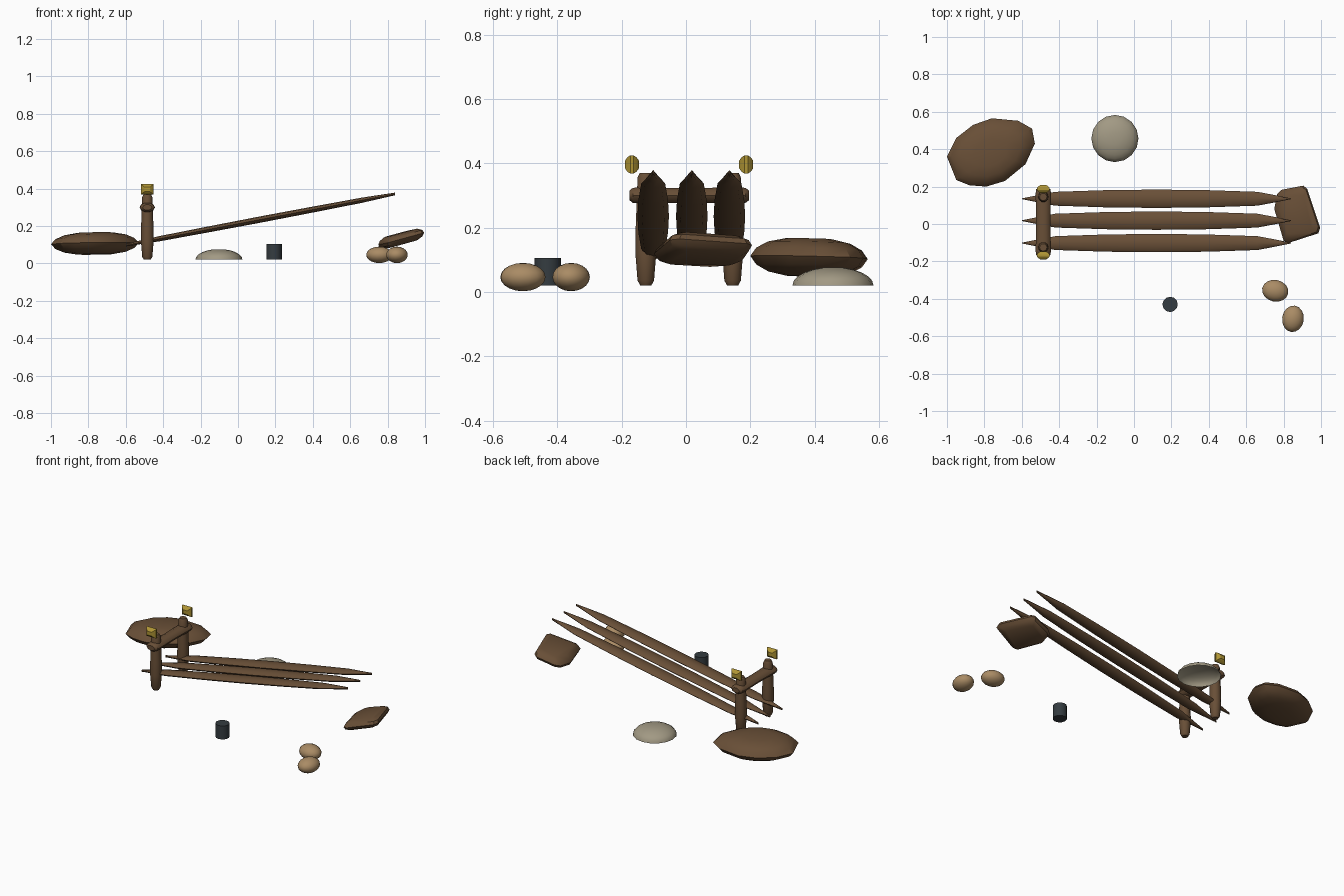
import bpy, bmesh
from math import sin, cos, pi, radians
from mathutils import Matrix, Vector

cube = bpy.data.objects.get("Cube")
if cube:
    bpy.data.objects.remove(cube, do_unlink=True)


def material(name, rgb):
    m = bpy.data.materials.new(name)
    m.use_nodes = True
    m.diffuse_color = (*rgb, 1)
    bsdf = next(n for n in m.node_tree.nodes if n.type == 'BSDF_PRINCIPLED')
    bsdf.inputs["Base Color"].default_value = (*rgb, 1)
    bsdf.inputs["Roughness"].default_value = 0.8
    return m


wood = material("brown wood", (0.14, 0.078, 0.038))
tan = material("tan", (0.40, 0.26, 0.13))
stone = material("pale stone", (0.36, 0.32, 0.23))
iron = material("dark iron", (0.035, 0.045, 0.052))
gold = material("gold", (0.43, 0.30, 0.035))


def finish(name, bm, mat, angle=40):
    bmesh.ops.recalc_face_normals(bm, faces=bm.faces)
    mesh = bpy.data.meshes.new(name)
    bm.to_mesh(mesh)
    bm.free()
    mesh.materials.append(mat)
    ob = bpy.data.objects.new(name, mesh)
    bpy.context.collection.objects.link(ob)
    bpy.ops.object.select_all(action='DESELECT')
    ob.select_set(True)
    bpy.context.view_layer.objects.active = ob
    if angle:
        bpy.ops.object.shade_smooth_by_angle(angle=radians(angle))
    return ob


def loft(name, rings, mat, angle=40, caps=(True, True)):
    """Skin a list of equal-length point rings."""
    bm = bmesh.new()
    rows = [[bm.verts.new(p) for p in ring] for ring in rings]
    n = len(rows[0])
    for a, b in zip(rows, rows[1:]):
        for i in range(n):
            j = (i + 1) % n
            bm.faces.new((a[i], a[j], b[j], b[i]))
    for row, cap in ((rows[0], caps[0]), (rows[-1], caps[1])):
        if cap:
            bm.faces.new(row)
    return finish(name, bm, mat, angle)


def oval(a, b, n):
    return [(a * cos(2 * pi * i / n), b * sin(2 * pi * i / n)) for i in range(n)]


# Three sloping pointed planks: (distance from middle, half width, half thickness)
half = [(0, .049, .017), (.27, .046, .016), (.54, .037, .014), (.62, .022, .011), (.72, .002, .007)]
profile = [(-d, w, t) for d, w, t in reversed(half)] + half[1:]
for label, y in (("left", .135), ("middle", .018), ("right", -.102)):
    rings = [[(.12 + d, y + v, .235 + .19 * d + w) for v, w in oval(wid, thick, 8)]
             for d, wid, thick in profile]
    loft(label + "_plank", rings, wood)

# Two posts with a floating gold pillow beside each top
post_profile = [(.02, .018), (.035, .027), (.12, .034), (.2, .033), (.3, .029), (.355, .027), (.37, .02)]
cap_profile = [(-.022, .4), (-.014, .78), (-.005, .98), (.005, .98), (.014, .78), (.022, .4)]
for label, y, cap_y in (("right", -.125, -.168), ("left", .145, .187)):
    loft(label + "_post", [[(-.485 + u, y + v, z) for u, v in oval(r, r, 10)]
                           for z, r in post_profile], wood)
    loft(label + "_post_cap",
         [[(-.485 + .035 * s * a, cap_y + d, .396 + .029 * s * b)
           for a, b in ((-1, -1), (1, -1), (1, 1), (-1, 1))] for d, s in cap_profile], gold, 30)

# Crossbar joining the posts
bar = [(-.176, .6), (-.165, .95), (-.14, 1), (.01, .92), (.16, 1), (.185, .95), (.196, .6)]
loft("crossbar", [[(-.485 + u, y, .3 + v) for u, v in oval(.041 * s, .026 * s, 10)]
                  for y, s in bar], wood)


def pebble(name, outline, z, height, slope, levels):
    """Lens-shaped lump over a plan outline, tilted along x and y."""
    c = sum((Vector(p) for p in outline), Vector((0, 0))) / len(outline)
    rings = []
    for h, s in levels:
        ring = []
        for p in outline:
            q = c + (Vector(p) - c) * s
            tilt = slope[0] * (q.x - c.x) + slope[1] * (q.y - c.y)
            ring.append((q.x, q.y, z + h * height + tilt))
        rings.append(ring)
    return loft(name, rings, wood, 35)


# Broad faceted boulder
boulder_plan = [(-1, .36), (-.95, .235), (-.88, .207), (-.79, .2), (-.69, .23), (-.58, .32),
                (-.53, .43), (-.545, .51), (-.62, .552), (-.76, .565), (-.86, .53), (-.95, .46)]
pebble("boulder", boulder_plan, .107, .058, (.02, -.03),
       [(-1, .4), (-.8, .7), (-.45, .9), (0, 1), (.45, .9), (.8, .7), (1, .4)])

# Tilted slab
slab_plan = [(.75, .08), (.765, .16), (.79, .183), (.905, .205), (.925, .19),
             (.995, -.02), (.985, -.05), (.83, -.1), (.80, -.09)]
pebble("slab", slab_plan, .13, .031, (.27, .02),
       [(-1, .72), (-.55, .93), (0, 1), (.55, .93), (1, .72)])

# Shallow open dome
steps = [i * pi / 12 for i in range(6)]
dome = [[(-.102 + u, .457 + v, .02 + .057 * sin(t)) for u, v in oval(.126 * cos(t), .126 * cos(t), 16)]
        for t in steps]
loft("dome", dome, stone, 40, (False, True))

# Small dark keg
loft("keg", [[(.193 + u, -.43 + v, z) for u, v in oval(.041, .041, 12)] for z in (.02, .105)], iron)

# Two egg-shaped stones
for name, x, y, turn in (("back_egg", .755, -.357, -12), ("front_egg", .85, -.507, 82)):
    bm = bmesh.new()
    place = (Matrix.Translation((x, y, .046)) @ Matrix.Rotation(radians(turn), 4, 'Z')
             @ Matrix.Diagonal((.071, .058, .044, 1)))
    bmesh.ops.create_uvsphere(bm, u_segments=16, v_segments=10, radius=1, matrix=place)
    finish(name, bm, tan, 60)
